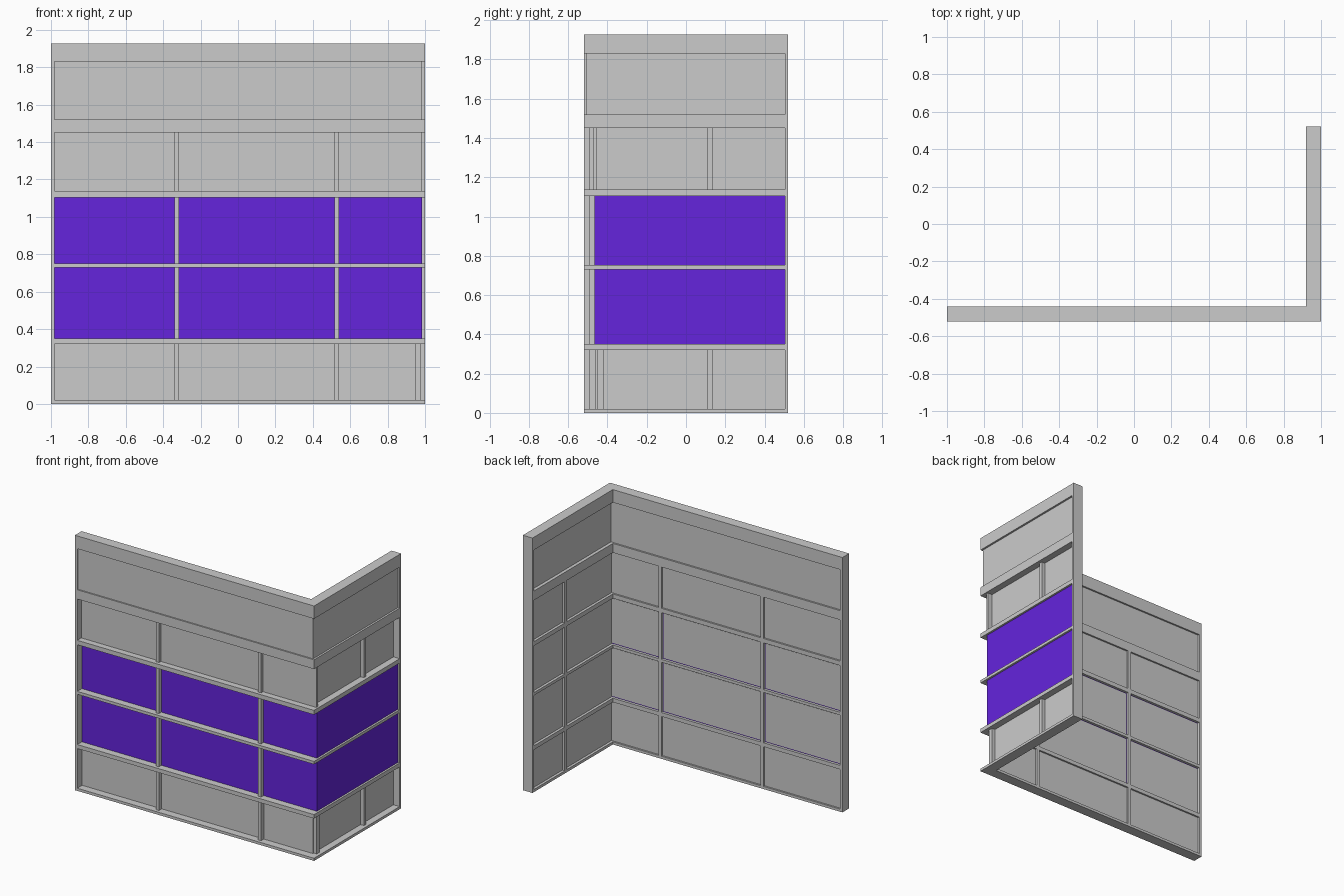
import bpy

if "Cube" in bpy.data.objects:
    bpy.data.objects.remove(bpy.data.objects["Cube"])

purple = bpy.data.materials.new("purple")
purple.diffuse_color = (0.13, 0.018, 0.72, 1)
purple.use_nodes = True
purple.node_tree.nodes["Principled BSDF"].inputs["Base Color"].default_value = purple.diffuse_color


def box(name, x, y, z, mat=None):
    """Box between the given (min, max) pairs."""
    bpy.ops.mesh.primitive_cube_add(
        size=1, location=[(a + b) / 2 for a, b in (x, y, z)])
    ob = bpy.context.object
    ob.name = name
    ob.scale = [b - a for a, b in (x, y, z)]
    bpy.ops.object.transform_apply(location=False, rotation=False)
    if mat:
        ob.data.materials.append(mat)
    return ob


def l_rail(name, z0, z1):
    """L-shaped horizontal rail running round the corner."""
    pts = [(-1, -.52), (1, -.52), (1, .52), (.92, .52), (.92, -.44), (-1, -.44)]
    n = len(pts)
    verts = [(x, y, z) for z in (z0, z1) for x, y in pts]
    faces = [tuple(range(n - 1, -1, -1)), tuple(range(n, 2 * n))]
    faces += [(i, (i + 1) % n, (i + 1) % n + n, i + n) for i in range(n)]
    me = bpy.data.meshes.new(name)
    me.from_pydata(verts, [], faces)
    bpy.context.collection.objects.link(bpy.data.objects.new(name, me))


# horizontal rails
for z in [(0, .02), (.32, .35), (.73, .752), (1.105, 1.138), (1.45, 1.52), (1.83, 1.927)]:
    l_rail("rail", *z)

# end posts, full height
box("front_end_post", (-1, -.98), (-.52, -.44), (0, 1.927))
box("side_end_post", (.92, 1), (.503, .52), (0, 1.927))

# rows: bottom, top, coloured, panel outer face y, panel right end x
rows = [(.02, .32, False, -.462, .95), (.35, .73, True, -.462, .952),
        (.752, 1.105, True, -.462, .952), (1.138, 1.45, False, -.472, .985)]
posts = [(-.34, -.315), (.515, .54)]

for z0, z1, coloured, face, end in rows:
    z = (z0, z1)
    # front wall posts, proud of the panels on both sides
    for p in posts:
        box("front_post", p, (-.495, -.44), z)
    # side wall middle post
    box("side_post", (.92, .976), (.11, .135), z)
    # inner panels of the side wall
    for y in [(-.46, .11), (.135, .505)]:
        box("side_panel", (.94, .948), y, z)
    # inner panels of the front wall
    gap = .008 if coloured else 0
    for a, b in [(-.98, -.34), (-.315, .515), (.54, end)]:
        box("front_panel", (a + gap, b - gap), (face, -.453), (z0 + gap, z1 - gap))
    if coloured:
        # coloured outer sheets
        box("front_sheet", (-.98, .985), (-.465, -.460), z, purple)
        box("side_sheet", (.976, .985), (-.465, .503), z, purple)

# lower corner post
box("lower_corner_post", (.94, .975), (-.452, -.42), (.02, .32))

# upper solid boards
box("front_upper_board", (-.98, .985), (-.51, -.453), (1.52, 1.83))
box("side_upper_board", (.945, .985), (-.51, .503), (1.52, 1.83))
